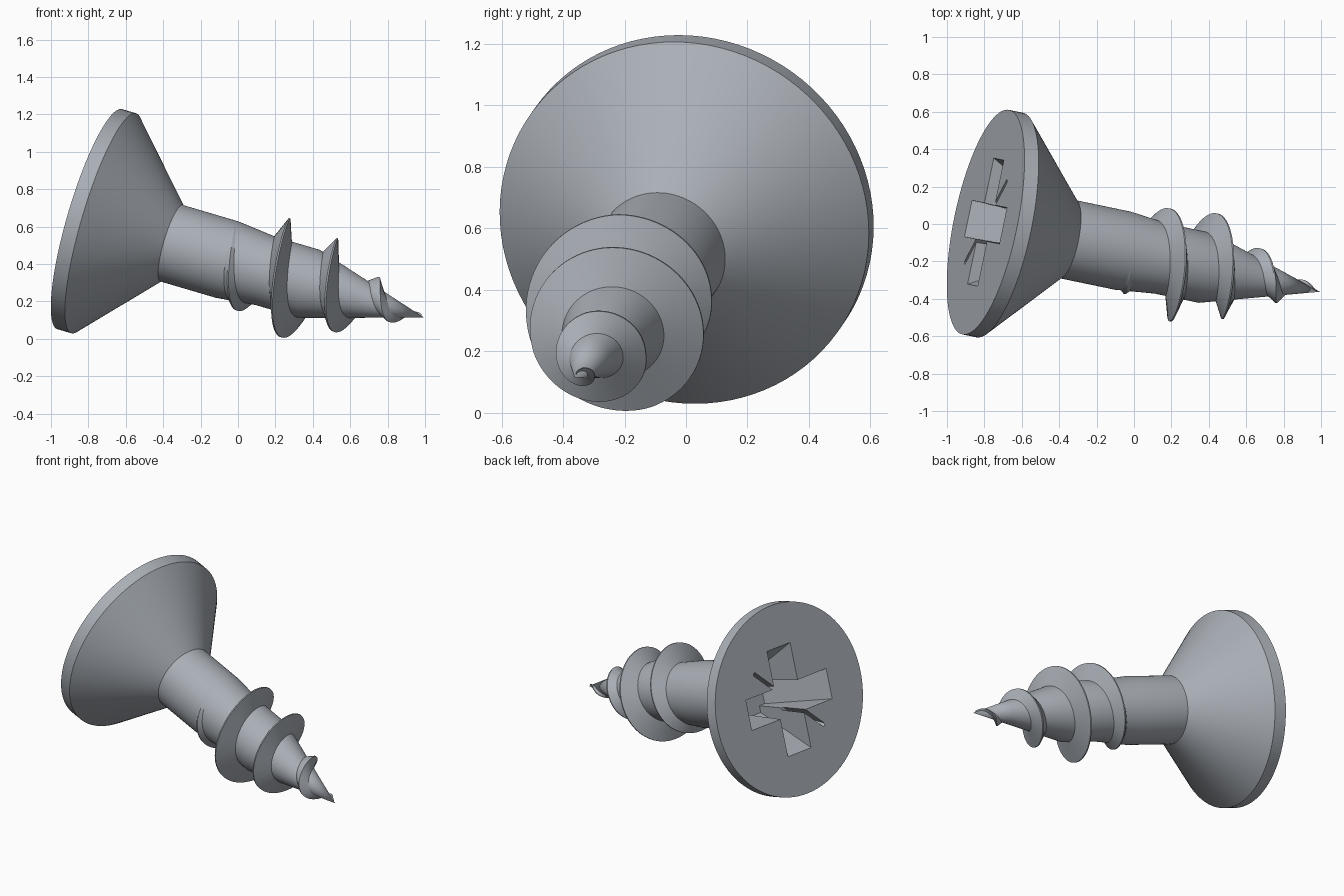
import bpy, bmesh, math
from mathutils import Matrix, Vector

if "Cube" in bpy.data.objects:
    bpy.data.objects.remove(bpy.data.objects["Cube"])

# Single steel colour
steel = bpy.data.materials.new("steel")
steel.use_nodes = True
colour = (0.40, 0.43, 0.47, 1)
steel.diffuse_color = colour
steel.node_tree.nodes["Principled BSDF"].inputs["Base Color"].default_value = colour

# Screw frame: local z runs from the head face to the tip, local y is the upward side
axis = Vector((0.941, -0.196, -0.277)).normalized()
side = Vector((0, 0, 1)).cross(axis).normalized()
up = axis.cross(side)
frame = Matrix((side, up, axis)).transposed().to_4x4()
frame.translation = (-0.793, 0.01, 0.64)

TIP = 1.9
PITCH = 0.279


def make_object(name, bm):
    bmesh.ops.recalc_face_normals(bm, faces=bm.faces)
    bm.transform(frame)
    mesh = bpy.data.meshes.new(name)
    bm.to_mesh(mesh)
    bm.free()
    mesh.materials.append(steel)
    obj = bpy.data.objects.new(name, mesh)
    bpy.context.collection.objects.link(obj)
    return obj


def select(obj):
    bpy.ops.object.select_all(action='DESELECT')
    obj.select_set(True)
    bpy.context.view_layer.objects.active = obj


def smooth(obj, degrees=30):
    select(obj)
    bpy.ops.object.shade_smooth_by_angle(angle=math.radians(degrees))


def lathe(name, profile, sides=96):
    """Turn (radius, height) points round the axis; ends are capped or pointed."""
    bm = bmesh.new()
    rings = []
    for r, t in profile:
        if r == 0:
            rings.append([bm.verts.new((0, 0, t))] * sides)
        else:
            rings.append([bm.verts.new((r * math.cos(a), r * math.sin(a), t))
                          for a in (math.tau * i / sides for i in range(sides))])
    for low, high in zip(rings, rings[1:]):
        for i in range(sides):
            j = (i + 1) % sides
            corners = [low[i], low[j], high[j], high[i]]
            bm.faces.new(list(dict.fromkeys(corners)))
    if profile[0][0] > 0:
        bm.faces.new(rings[0])
    return make_object(name, bm)


def tapered_cutter(name, top, bottom, depth, turn):
    """Block with half sizes shrinking from the head face to its floor."""
    bm = bmesh.new()
    bmesh.ops.create_cube(bm, size=2)
    above = 0.03
    for v in bm.verts:
        inside = v.co.z > 0
        sx, sy = bottom if inside else top
        v.co = Vector((v.co.x * sx, v.co.y * sy, depth if inside else -above))
    bm.transform(Matrix.Rotation(math.radians(turn), 4, 'Z'))
    return make_object(name, bm)


# Countersunk head, shank and pointed core
body = lathe("screw_body", [(0.613, 0), (0.613, 0.08), (0.213, 0.465), (0.213, 0.78),
                            (0.19, 1.0), (0.19, 1.25), (0.07, 1.66), (0, TIP)])

# Cross recess with thin diagonal slots
cutters = [tapered_cutter("recess_arm", (0.36, 0.1), (0.13, 0.085), 0.4, turn)
           for turn in (0, 90)]
cutters += [tapered_cutter("recess_slot", (0.36, 0.012), (0.2, 0.01), 0.2, turn)
            for turn in (45, 135)]
for cutter in cutters:
    cut = body.modifiers.new("recess", 'BOOLEAN')
    cut.operation = 'DIFFERENCE'
    cut.solver = 'EXACT'
    cut.object = cutter
    select(body)
    bpy.ops.object.modifier_apply(modifier=cut.name)
    bpy.data.objects.remove(cutter)
smooth(body)


# Helical thread, swelling out of the shank and shrinking to the tip
CREST = [(0.76, 0.205), (0.86, 0.23), (0.98, 0.272), (1.05, 0.308), (1.13, 0.32),
         (1.2, 0.316), (1.33, 0.274), (1.41, 0.243), (1.53, 0.163), (1.61, 0.137),
         (1.75, 0.069), (1.88, 0.012)]


def crest_radius(t):
    for (t0, r0), (t1, r1) in zip(CREST, CREST[1:]):
        if t <= t1:
            return r0 + (r1 - r0) * (t - t0) / (t1 - t0)
    return CREST[-1][1]


def core_radius(t):
    return min(0.19, 0.292 * max(TIP - t, 0))


bm = bmesh.new()
steps = 360
start, end = CREST[0][0], CREST[-1][0]
sections = []
for i in range(steps + 1):
    t = start + (end - start) * i / steps
    a = math.pi / 2 + math.tau * (t - 1.048) / PITCH
    crest = crest_radius(t)
    half = 0.058 * min(1, (TIP - t) / 0.25)
    section = []
    for offset, r in ((-half, None), (-0.004, crest), (0.004, crest), (half * 0.85, None)):
        if r is None:
            r = max(core_radius(t + offset) - 0.008, 0.001)
        section.append(bm.verts.new((r * math.cos(a), r * math.sin(a), t + offset)))
    sections.append(section)
for s0, s1 in zip(sections, sections[1:]):
    for k in range(4):
        m = (k + 1) % 4
        bm.faces.new((s0[k], s0[m], s1[m], s1[k]))
bm.faces.new(sections[0])
bm.faces.new(sections[-1])
smooth(make_object("screw_thread", bm), 40)
